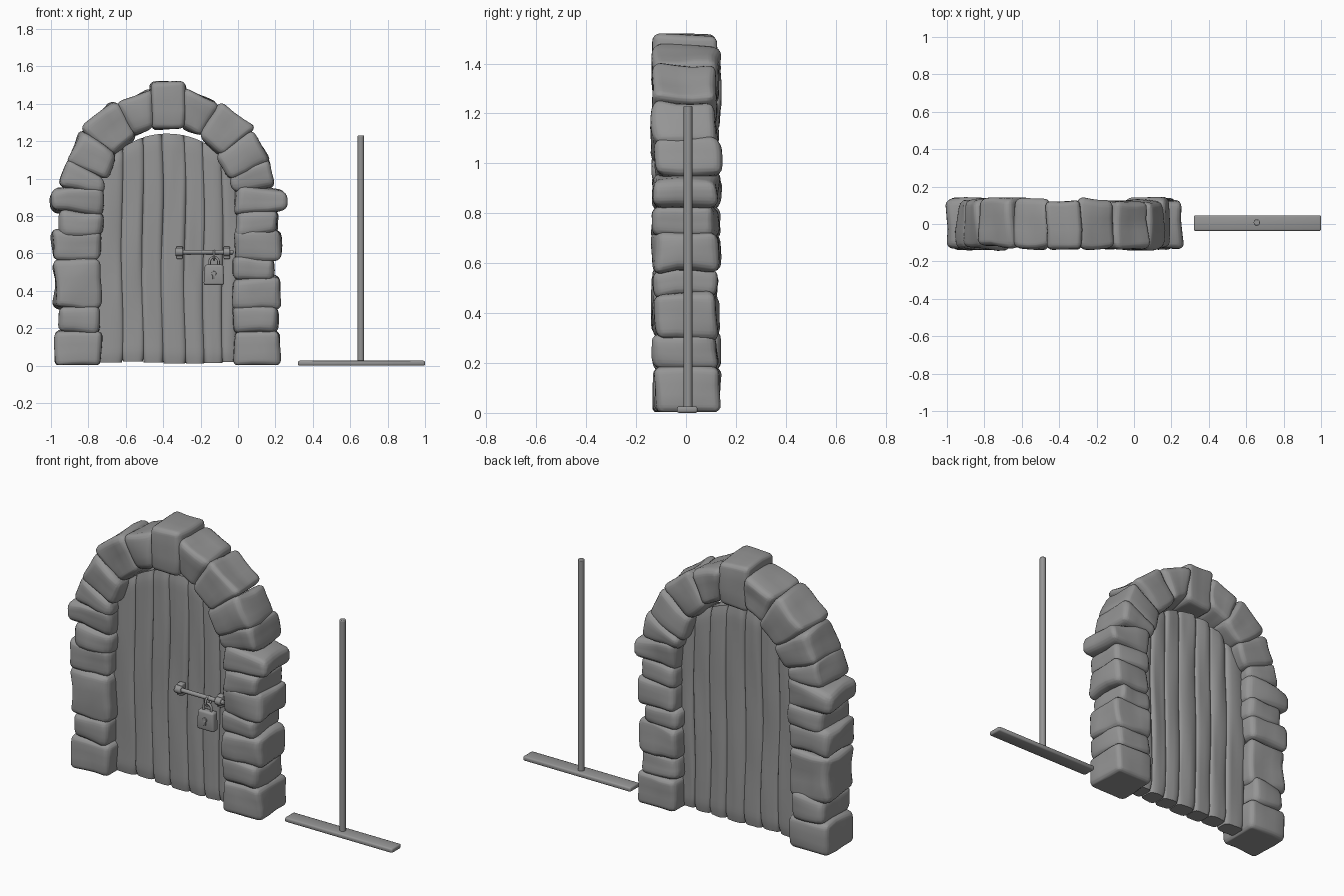
import bpy, bmesh, math, random
from mathutils import Vector, noise

if "Cube" in bpy.data.objects:
    bpy.data.objects.remove(bpy.data.objects["Cube"])

random.seed(4)
CX = -0.376          # centre line of the doorway
GREY = bpy.data.materials.new('dark_grey')
GREY.diffuse_color = (0.3, 0.3, 0.3, 1)
GREY.use_nodes = True
GREY.node_tree.nodes["Principled BSDF"].inputs["Base Color"].default_value = GREY.diffuse_color


def finish(name, bm, angle=60):
    bmesh.ops.recalc_face_normals(bm, faces=bm.faces[:])
    me = bpy.data.meshes.new(name)
    bm.to_mesh(me)
    bm.free()
    ob = bpy.data.objects.new(name, me)
    bpy.context.collection.objects.link(ob)
    bpy.ops.object.select_all(action='DESELECT')
    ob.select_set(True)
    bpy.context.view_layer.objects.active = ob
    bpy.ops.object.shade_smooth_by_angle(angle=math.radians(angle))
    return ob


def block(name, quad, y0, y1, bevel, segs=4, rough=0.0):
    """Rounded block: an (x, z) quad extruded from y0 to y1."""
    bm = bmesh.new()
    a = [bm.verts.new((x, y0, z)) for x, z in quad]
    b = [bm.verts.new((x, y1, z)) for x, z in quad]
    bm.faces.new(a)
    bm.faces.new(b[::-1])
    for i in range(4):
        j = (i + 1) % 4
        bm.faces.new((a[j], a[i], b[i], b[j]))
    bmesh.ops.bevel(bm, geom=bm.edges[:], offset=bevel, offset_type='OFFSET',
                    segments=segs, profile=0.5, affect='EDGES', clamp_overlap=True)
    if rough:
        bmesh.ops.subdivide_edges(bm, edges=bm.edges[:], cuts=2, use_grid_fill=True)
        off = Vector((random.uniform(0, 50), random.uniform(0, 50), 0))
        for v in bm.verts:
            v.co += noise.noise_vector(v.co * 6 + off) * rough
            v.co.z = max(v.co.z, 0.004)
    return finish(name, bm)


def box(name, x0, x1, z0, z1, y0, y1, bevel):
    return block(name, [(x0, z0), (x1, z0), (x1, z1), (x0, z1)], y0, y1, bevel, 2)


def stone(name, quad, bevel=0.038, rough=0.02):
    d = random.uniform(-0.008, 0.008)
    block(name, quad, -0.13 + d, 0.13 + d, bevel, 4, rough)


def cylinder(name, r, depth, loc, rot=(0, 0, 0), bevel=0.004, sides=20):
    bpy.ops.mesh.primitive_cylinder_add(vertices=sides, radius=r, depth=depth,
                                        location=loc, rotation=rot)
    ob = bpy.context.object
    ob.name = name
    m = ob.modifiers.new('bevel', 'BEVEL')
    m.width, m.segments, m.limit_method = bevel, 2, 'ANGLE'
    bpy.ops.object.shade_smooth_by_angle(angle=math.radians(40))


# Column stones: z0, z1, outer x, inner x, taper at the outer end
left = [(0.0, 0.187, -0.982, -0.732, 0), (0.178, 0.32, -0.955, -0.74, 0),
        (0.30, 0.57, -0.985, -0.732, 0), (0.56, 0.725, -0.99, -0.73, 0),
        (0.70, 0.83, -0.955, -0.725, 0), (0.80, 0.965, -1.008, -0.722, 0.03)]
right = [(0.0, 0.187, 0.225, -0.022, 0), (0.175, 0.315, 0.21, -0.025, 0),
         (0.295, 0.48, 0.225, -0.03, 0), (0.46, 0.575, 0.19, -0.025, 0),
         (0.56, 0.725, 0.23, -0.012, 0), (0.70, 0.83, 0.215, -0.012, 0),
         (0.80, 0.965, 0.25, -0.015, 0.03)]
for side, rows in (('left', left), ('right', right)):
    for i, (z0, z1, xo, xi, tp) in enumerate(rows):
        t = 0.012 if i > 0 else 0
        a, b = random.uniform(-t, t), random.uniform(-t, t)
        stone(f'{side}_stone_{i + 1}',
              [(xo, z0 + tp), (xi, z0 + a), (xi, z1 + b), (xo, z1 - tp)],
              *((0.032, 0.012) if i == 0 else ()))

# Arch stones, mirrored about the doorway centre: inner low, outer low, outer high, inner high
arch = [[(-0.72, 0.925), (-0.955, 0.955), (-0.915, 1.115), (-0.71, 1.01)],
        [(-0.705, 0.985), (-0.918, 1.085), (-0.845, 1.262), (-0.635, 1.13)],
        [(-0.66, 1.115), (-0.845, 1.265), (-0.655, 1.415), (-0.535, 1.235)],
        [(-0.565, 1.225), (-0.65, 1.40), (-0.455, 1.48), (-0.445, 1.275)]]
for i, q in enumerate(arch):
    stone(f'left_arch_stone_{i + 1}', q)
    stone(f'right_arch_stone_{i + 1}', [(2 * CX - x, z) for x, z in q])
stone('keystone', [(-0.46, 1.265), (-0.288, 1.265), (-0.285, 1.518), (-0.47, 1.518)], 0.03, 0.012)


# Door planks: rounded sections lofted upward to an arched top
def door_top(x):
    d = x - CX
    return 1.24 - 1.1 * d * d - 3 * d ** 4


edges = [-0.75, -0.62, -0.51, -0.405, -0.285, -0.185, -0.085, -0.005]
N, LEVELS = 24, 40
for k in range(len(edges) - 1):
    c, hw = (edges[k] + edges[k + 1]) / 2, (edges[k + 1] - edges[k]) / 2 * 1.12
    z0 = random.uniform(0.012, 0.022)
    bm = bmesh.new()
    rings = []
    for l in range(LEVELS + 1):
        t = l / LEVELS
        e = min(l, LEVELS - l)
        s = (0.86, 0.96)[e] if e < 2 else 1.0
        ring = []
        for j in range(N):
            a = 2 * math.pi * j / N
            ca, sa = math.cos(a), math.sin(a)
            px = c + hw * s * math.copysign(abs(ca) ** 0.6, ca)
            py = 0.056 * s * math.copysign(abs(sa) ** 0.45, sa)
            pz = z0 + t * (door_top(px) - z0)
            px += 0.005 * math.sin(pz * 7 + k * 0.5)
            py += 0.008 * noise.noise(Vector((px * 22, py * 10, pz * 2.5 + k)))
            ring.append(bm.verts.new((px, py, pz)))
        rings.append(ring)
    for r0, r1 in zip(rings, rings[1:]):
        for j in range(N):
            m = (j + 1) % N
            bm.faces.new((r0[j], r0[m], r1[m], r1[j]))
    bm.faces.new(rings[0][::-1])
    bm.faces.new(rings[-1])
    finish(f'door_plank_{k + 1}', bm)

# Bolt bar with its brackets and knobs
cylinder('bolt_bar', 0.012, 0.31, (-0.18, -0.085, 0.607), (0, math.pi / 2, 0))
for n, x in (('left', -0.312), ('right', -0.06)):
    box(f'{n}_bracket', x - 0.017, x + 0.017, 0.57, 0.638, -0.085, -0.045, 0.006)
    cylinder(f'{n}_bracket_sleeve', 0.022, 0.036, (x, -0.085, 0.607), (0, math.pi / 2, 0), 0.006)
cylinder('bolt_end', 0.022, 0.014, (-0.328, -0.085, 0.607), (0, math.pi / 2, 0), 0.006)

# Hanging ring and padlock
bpy.ops.mesh.primitive_torus_add(location=(-0.128, -0.087, 0.59), rotation=(0, math.pi / 2, 0),
                                 major_radius=0.024, minor_radius=0.006,
                                 major_segments=24, minor_segments=8)
bpy.context.object.name = 'hanging_ring'
bpy.ops.object.shade_smooth()
block('padlock_body', [(-0.184, 0.43), (-0.074, 0.43), (-0.078, 0.54), (-0.178, 0.54)],
      -0.115, -0.07, 0.012, 3)
cu = bpy.data.curves.new('padlock_shackle', 'CURVE')
cu.dimensions, cu.bevel_depth, cu.bevel_resolution = '3D', 0.007, 3
path = [(-0.152, 0.53)] + [(-0.128 - 0.024 * math.cos(math.pi * i / 10),
                            0.555 + 0.024 * math.sin(math.pi * i / 10)) for i in range(11)]
path.append((-0.104, 0.53))
sp = cu.splines.new('POLY')
sp.points.add(len(path) - 1)
for p, (x, z) in zip(sp.points, path):
    p.co = (x, -0.092, z, 1)
bpy.context.collection.objects.link(bpy.data.objects.new('padlock_shackle', cu))
cylinder('keyhole_round', 0.013, 0.008, (-0.129, -0.116, 0.492), (math.pi / 2, 0, 0), 0.002)
box('keyhole_slot', -0.135, -0.123, 0.462, 0.49, -0.12, -0.112, 0.002)

# Separate stand: flat foot with an upright rod
box('stand_foot', 0.32, 1.0, 0.0, 0.026, -0.037, 0.046, 0.008)
cylinder('stand_rod', 0.0175, 1.21, (0.657, 0.008, 0.625), sides=16)

# Same dark grey on every part
for ob in bpy.data.objects:
    ob.data.materials.append(GREY)
